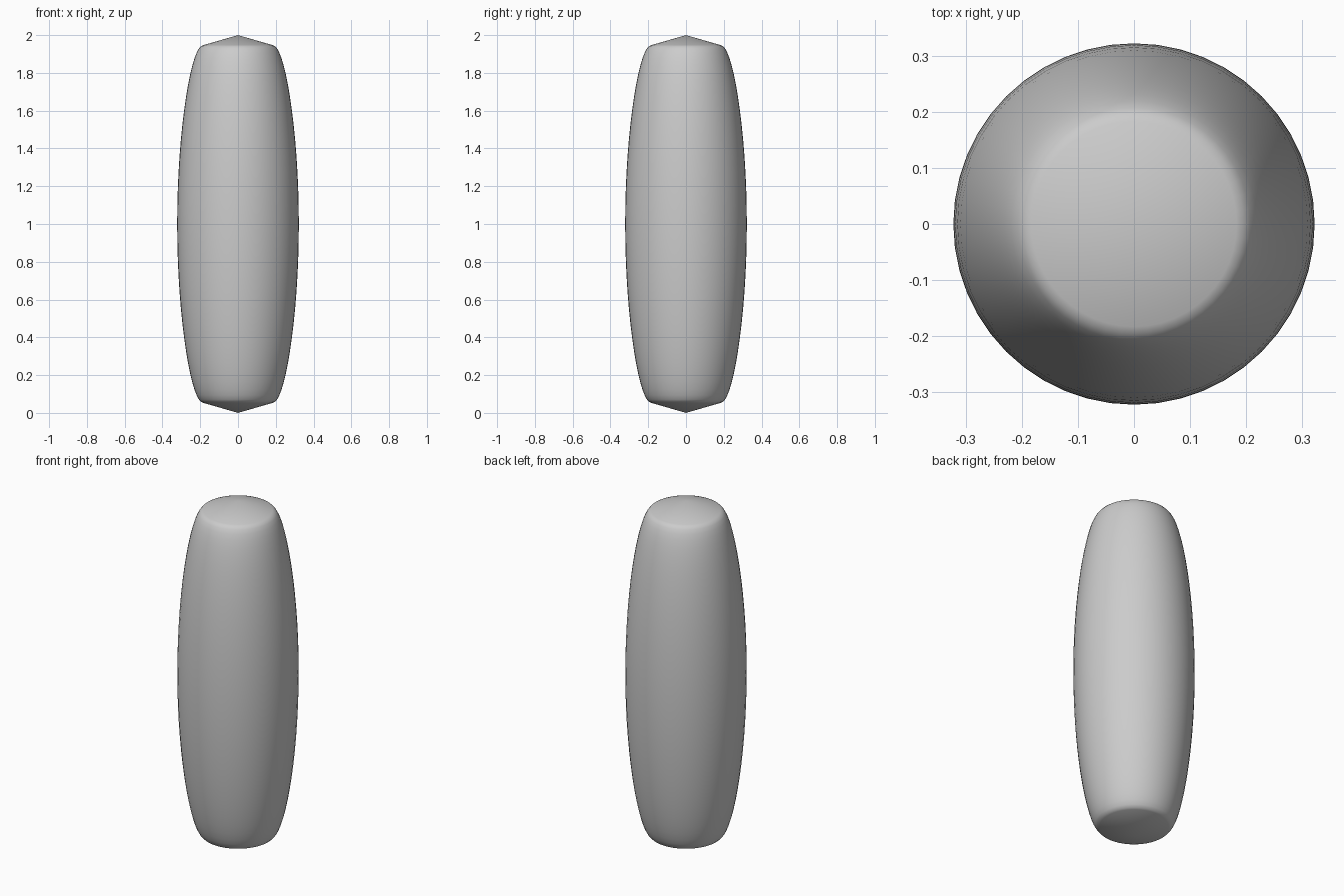
import bpy, bmesh, math

if "Cube" in bpy.data.objects:
    bpy.data.objects.remove(bpy.data.objects["Cube"])

SEGMENTS, RINGS = 48, 32
END_R, BULGE, HALF = 0.183, 0.139, 0.947


def ring(bm, radius, z):
    return [bm.verts.new((radius * math.cos(2 * math.pi * i / SEGMENTS),
                          radius * math.sin(2 * math.pi * i / SEGMENTS), z))
            for i in range(SEGMENTS)]


bm = bmesh.new()

# Bulging side wall, rings packed closer toward the ends
rings = []
for k in range(RINGS + 1):
    t = -math.cos(math.pi * k / RINGS)
    radius = END_R + BULGE * math.sqrt(math.sin(math.pi * (t + 1) / 2))
    rings.append(ring(bm, radius, 1 + HALF * t))
for a, b in zip(rings, rings[1:]):
    for i in range(SEGMENTS):
        j = (i + 1) % SEGMENTS
        bm.faces.new((a[i], a[j], b[j], b[i]))

# Shallow pointed caps at both ends
bottom = bm.verts.new((0, 0, 0))
top = bm.verts.new((0, 0, 2))
for i in range(SEGMENTS):
    j = (i + 1) % SEGMENTS
    bm.faces.new((bottom, rings[0][j], rings[0][i]))
    bm.faces.new((top, rings[-1][i], rings[-1][j]))

bmesh.ops.recalc_face_normals(bm, faces=bm.faces[:])
for f in bm.faces:
    f.smooth = True
mesh = bpy.data.meshes.new("barrel_body")
bm.to_mesh(mesh)
bm.free()
body = bpy.data.objects.new("barrel_body", mesh)
bpy.context.collection.objects.link(body)
